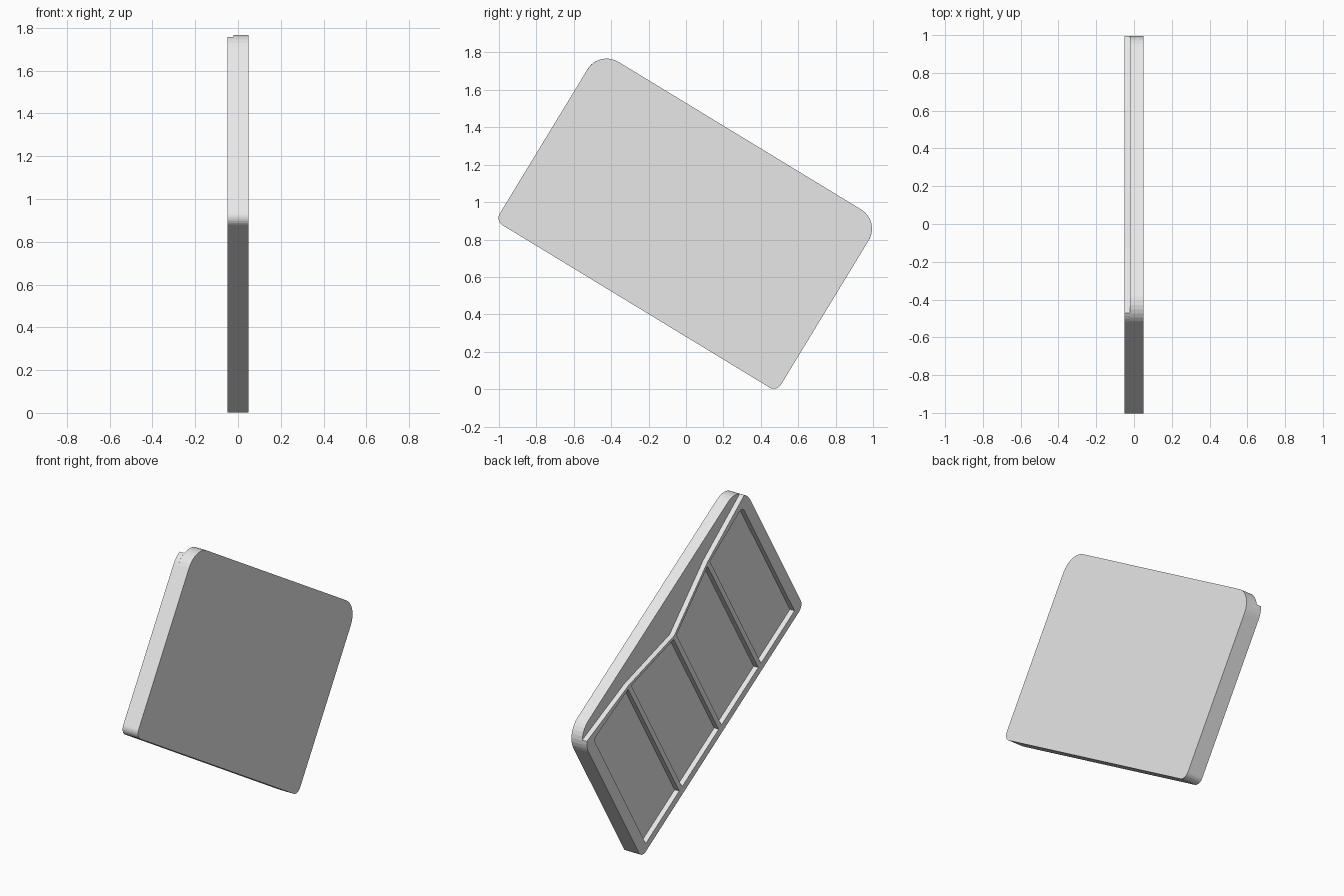
import bpy
from math import cos, sin, pi, radians, asin
from mathutils import Matrix, Vector

if "Cube" in bpy.data.objects:
    bpy.data.objects.remove(bpy.data.objects["Cube"], do_unlink=True)

HALF_W, HALF_H = 0.88, 0.534      # panel half length and half height
R_TOP, R_LOW = 0.12, 0.045        # corner radii
LEDGE = 0.484                     # height of the ribbed layer at its ends
RIB = 0.015                       # half rib width, also the top wall

grey = bpy.data.materials.new("light_grey")
grey.use_nodes = True
grey.diffuse_color = (0.8, 0.8, 0.8, 1)
grey.node_tree.nodes["Principled BSDF"].inputs["Base Color"].default_value = (0.8, 0.8, 0.8, 1)

# The panel lies in the YZ plane, tilted about X
tilt = radians(31.3)
u = Vector((0, cos(tilt), -sin(tilt)))
v = Vector((0, sin(tilt), cos(tilt)))
n = Vector((1, 0, 0))
frame_axes = Matrix((u, v, n)).transposed().to_4x4()


def arc(cx, cy, r, start, end, steps=8):
    return [(cx + r * cos(start + (end - start) * i / steps),
             cy + r * sin(start + (end - start) * i / steps)) for i in range(steps + 1)]


def mirrored(half):
    """Close a right-hand profile with its mirror image."""
    return half + [(-x, y) for x, y in reversed(half) if abs(x) > 1e-6]


def plate(name, loops, x_min, x_max):
    """Extrude a flat shape; inner loops become openings."""
    curve = bpy.data.curves.new(name, "CURVE")
    curve.dimensions = "2D"
    curve.fill_mode = "BOTH"
    curve.extrude = (x_max - x_min) / 2
    for loop in loops:
        spline = curve.splines.new("POLY")
        spline.points.add(len(loop) - 1)
        for point, (x, y) in zip(spline.points, loop):
            point.co = (x, y, 0, 1)
        spline.use_cyclic_u = True
        spline.use_smooth = False
    curve.materials.append(grey)
    obj = bpy.data.objects.new(name, curve)
    bpy.context.collection.objects.link(obj)
    obj.matrix_world = Matrix.Translation(((x_min + x_max) / 2, 0.01, 0.899)) @ frame_axes
    bpy.ops.object.select_all(action="DESELECT")
    obj.select_set(True)
    bpy.context.view_layer.objects.active = obj
    bpy.ops.object.convert(target="MESH")
    bpy.ops.object.shade_flat()


low_corner = arc(HALF_W - R_LOW, R_LOW - HALF_H, R_LOW, -pi / 2, 0)
top_x, top_y = HALF_W - R_TOP, HALF_H - R_TOP

# Solid backing slab
plate("backing_slab", [mirrored(low_corner + arc(top_x, top_y, R_TOP, 0, pi / 2))], -0.02, 0.05)

# Ribbed layer: its top edge dips to the middle, with four pockets
ledge_arc = arc(top_x, top_y, R_TOP, 0, asin((LEDGE - top_y) / R_TOP), 4)
outline = mirrored(low_corner + ledge_arc + [(0.43, 0.437), (0, 0.328)])

floor = -0.493
inner = [(RIB, floor), (0.43 - RIB, floor), (0.43 - RIB, 0.415), (RIB, 0.313)]
outer = [(0.43 + RIB, floor), (0.81, floor)] + arc(0.78, 0.408, 0.03, 0, pi / 2, 4) + [(0.43 + RIB, 0.42)]
pockets = [[(s * x, y) for x, y in shape] for shape in (inner, outer) for s in (1, -1)]
plate("ribbed_frame", [outline] + pockets, -0.05, -0.02)
